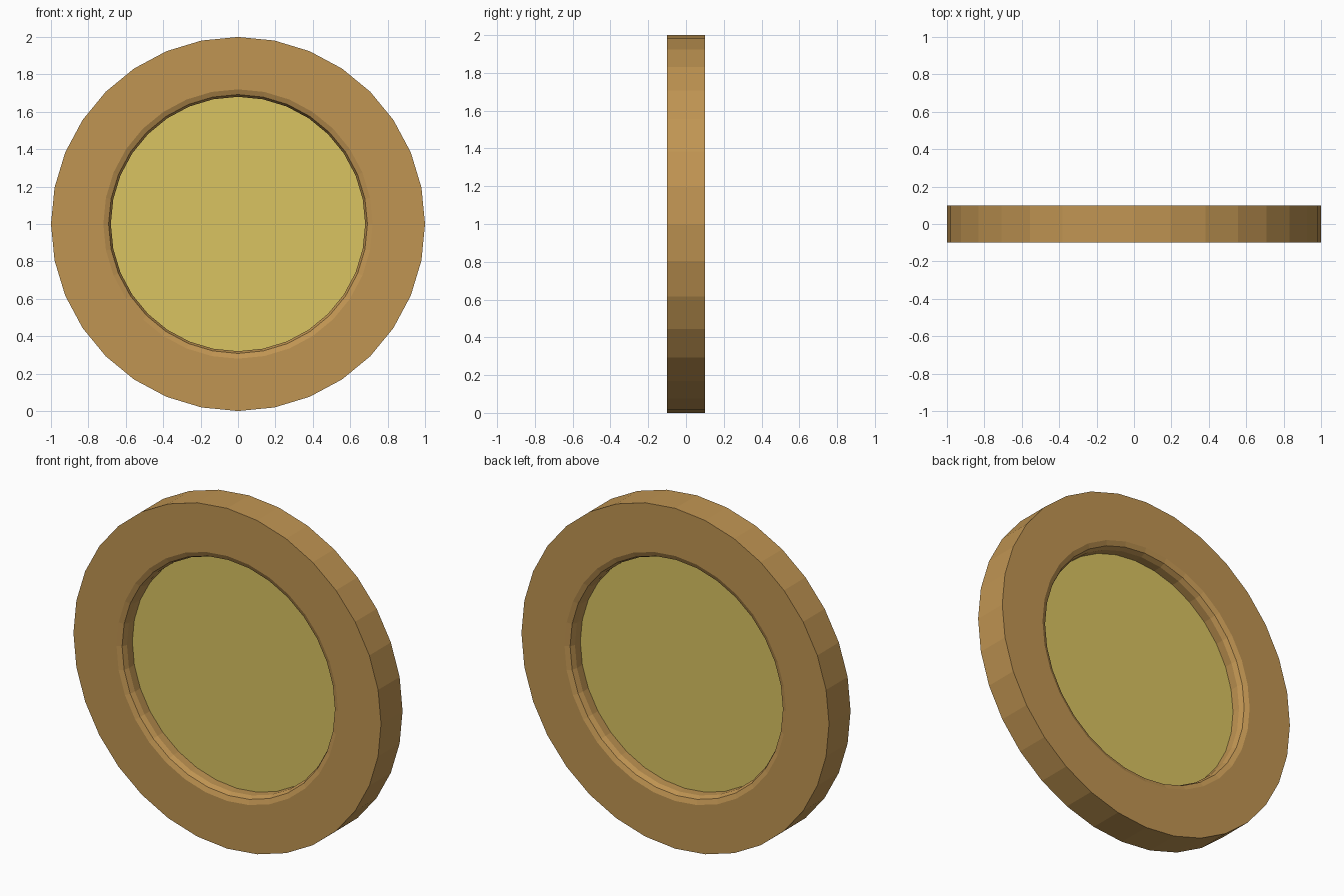
import bpy, bmesh
from math import sin, cos, pi

if "Cube" in bpy.data.objects:
    bpy.data.objects.remove(bpy.data.objects["Cube"])

SIDES = 32


def material(name, rgb):
    m = bpy.data.materials.new(name)
    m.diffuse_color = (*rgb, 1)
    m.use_nodes = True
    m.node_tree.nodes["Principled BSDF"].inputs["Base Color"].default_value = m.diffuse_color
    return m


def finish(name, bm, mat):
    bmesh.ops.recalc_face_normals(bm, faces=bm.faces)
    mesh = bpy.data.meshes.new(name)
    bm.to_mesh(mesh)
    bm.free()
    mesh.materials.append(mat)
    obj = bpy.data.objects.new(name, mesh)
    bpy.context.collection.objects.link(obj)
    return obj


def circle(bm, radius, y):
    return [bm.verts.new((radius * cos(2 * pi * i / SIDES), y,
                          1 + radius * sin(2 * pi * i / SIDES)))
            for i in range(SIDES)]


def bridge(bm, a, b):
    for i in range(SIDES):
        j = (i + 1) % SIDES
        bm.faces.new((a[i], a[j], b[j], b[i]))


# Outer ring: (radius, y) profile with a two-step rounded inner rim, mirrored in y
half = [(1.0, -0.1), (0.72, -0.1), (0.692, -0.088), (0.68, -0.06)]
profile = half + [(r, -y) for r, y in reversed(half)]
bm = bmesh.new()
loops = [circle(bm, r, y) for r, y in profile]
for k in range(len(loops)):
    bridge(bm, loops[k], loops[(k + 1) % len(loops)])
finish("outer_ring", bm, material("ring_brown", (0.53, 0.30, 0.085)))

# Thin centre panel recessed from both sides
bm = bmesh.new()
front, back = circle(bm, 0.68, -0.01), circle(bm, 0.68, 0.01)
bm.faces.new(front)
bm.faces.new(back)
bridge(bm, front, back)
finish("centre_panel", bm, material("panel_yellow", (0.70, 0.55, 0.12)))
